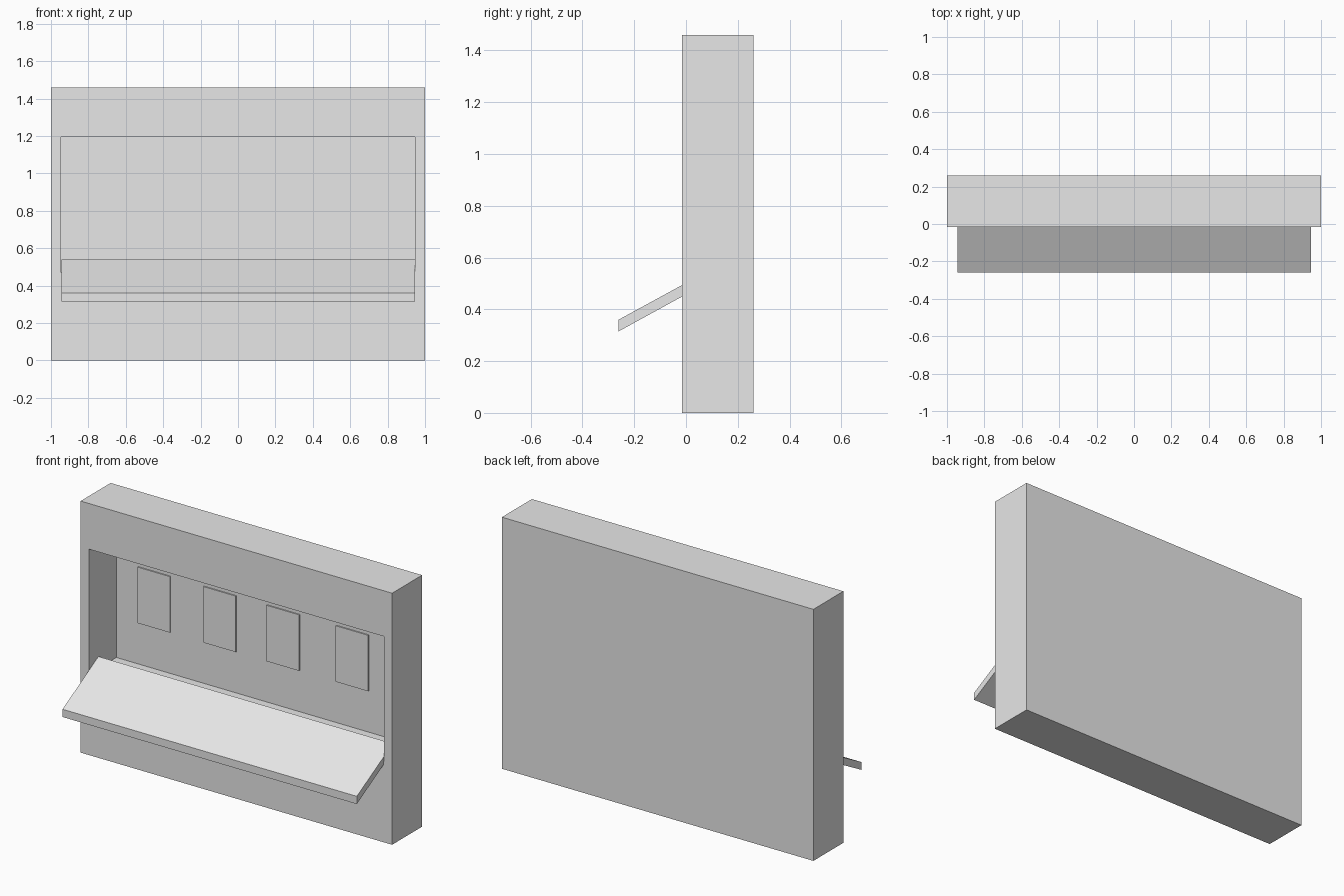
import bpy
import bmesh

# Remove the default cube
default = bpy.data.objects.get("Cube")
if default:
    bpy.data.objects.remove(default, do_unlink=True)

# Single light grey finish
GREY = (0.8, 0.8, 0.8, 1.0)
grey = bpy.data.materials.new("light grey")
grey.use_nodes = True
grey.diffuse_color = GREY
grey.node_tree.nodes["Principled BSDF"].inputs["Base Color"].default_value = GREY


def finish(name, bm):
    bmesh.ops.recalc_face_normals(bm, faces=bm.faces)
    mesh = bpy.data.meshes.new(name)
    bm.to_mesh(mesh)
    bm.free()
    mesh.materials.append(grey)
    obj = bpy.data.objects.new(name, mesh)
    bpy.context.collection.objects.link(obj)
    return obj


def box_mesh(low, high):
    bm = bmesh.new()
    bmesh.ops.create_cube(bm, size=1)
    for v in bm.verts:
        v.co = [h if c > 0 else l for c, l, h in zip(v.co, low, high)]
    return bm


def prism(name, profile, half_width):
    """Extrude a (y, z) profile along x."""
    bm = bmesh.new()
    face = bm.faces.new([bm.verts.new((-half_width, y, z)) for y, z in profile])
    side = bmesh.ops.extrude_face_region(bm, geom=[face])["geom"]
    moved = [g for g in side if isinstance(g, bmesh.types.BMVert)]
    bmesh.ops.translate(bm, verts=moved, vec=(2 * half_width, 0, 0))
    return finish(name, bm)


FRONT, BACK, RECESS_BACK = -0.015, 0.26, 0.237
RECESS_HALF, SILL, RECESS_TOP = 0.947, 0.47, 1.195

# Wall block with a deep rectangular recess sunk into its front face
bm = box_mesh((-1, FRONT, 0), (1, BACK, 1.46))
front = min(bm.faces, key=lambda f: f.calc_center_median().y)
bmesh.ops.inset_region(bm, faces=[front], thickness=0.05)
for v in front.verts:
    v.co.x = RECESS_HALF if v.co.x > 0 else -RECESS_HALF
    v.co.z = RECESS_TOP if v.co.z > 0.7 else SILL
floor = bmesh.ops.extrude_discrete_faces(bm, faces=[front])["faces"][0]
for v in floor.verts:
    v.co.y = RECESS_BACK
finish("wall_block", bm)

# Sloping shelf that runs out of the recess
prism("sloping_shelf",
      [(-0.26, 0.315), (0.07, 0.496), (0.07, 0.54), (-0.26, 0.36)], 0.945)

# Four thin plates on the rear wall of the recess
for i, x in enumerate((-0.703, -0.28, 0.127, 0.57)):
    bm = box_mesh((x - 0.104, RECESS_BACK - 0.007, 0.71),
                  (x + 0.104, RECESS_BACK + 0.002, 1.035))
    finish(f"rear_plate_{i + 1}", bm)
